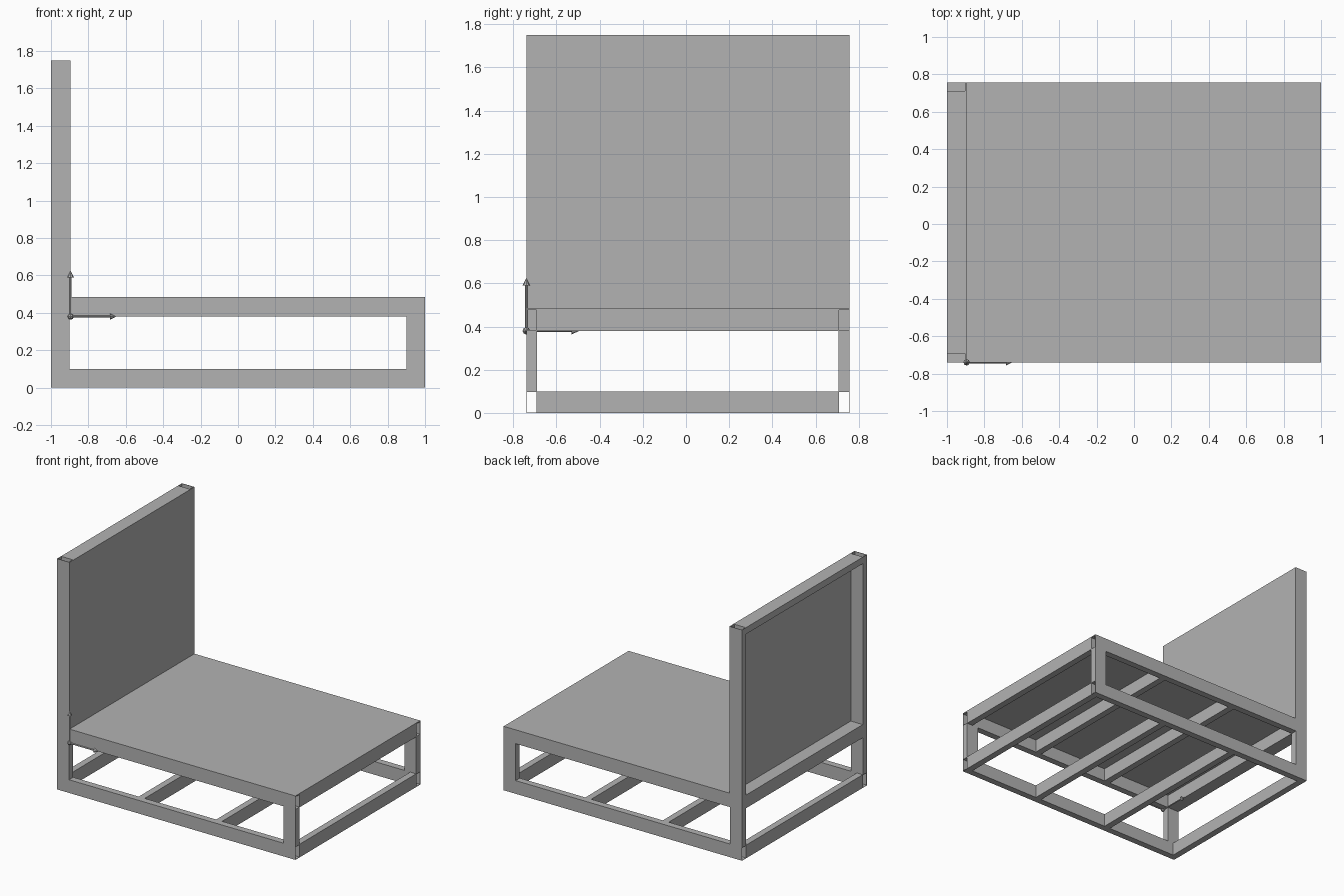
import bpy, bmesh
from mathutils import Vector

cube = bpy.data.objects.get("Cube")
if cube:
    bpy.data.objects.remove(cube)

# Single grey finish
grey = bpy.data.materials.new("plain_grey")
grey.use_nodes = True
colour = (0.45, 0.45, 0.45, 1)
grey.diffuse_color = colour
grey.node_tree.nodes["Principled BSDF"].inputs["Base Color"].default_value = colour


def finish(bm, name):
    mesh = bpy.data.meshes.new(name)
    bm.to_mesh(mesh)
    bm.free()
    mesh.materials.append(grey)
    obj = bpy.data.objects.new(name, mesh)
    bpy.context.collection.objects.link(obj)
    return obj


def box(name, x, y, z, open_axis=None):
    """Box from (min, max) spans; with open_axis it is a hollow open-ended tube."""
    bm = bmesh.new()
    bmesh.ops.create_cube(bm, size=1)
    spans = (x, y, z)
    for v in bm.verts:
        v.co = Vector([s[0] if c < 0 else s[1] for c, s in zip(v.co, spans)])
    bm.normal_update()
    if open_axis is not None:
        ends = [f for f in bm.faces if abs(f.normal[open_axis]) > 0.9]
        bmesh.ops.delete(bm, geom=ends, context='FACES_ONLY')
    obj = finish(bm, name)
    if open_axis is not None:
        wall = obj.modifiers.new("wall", 'SOLIDIFY')
        wall.thickness = WALL
        wall.offset = -1
    return obj


# Main dimensions
X, Y, Z = 0, 1, 2
WALL = 0.004
W, T = 0.1, 0.05            # tube section
Y0, Y1 = -0.74, 0.757       # frame sides
DECK, TOP = 0.48, 1.75
SHEET = 0.005
HEAD = -1 + W               # inner face of the headboard posts
inner = (Y0 + T, Y1 - T)
low, high = (0, W), (DECK - W, DECK)

# Side frames
for side, span in (("right", (Y0, Y0 + T)), ("left", (Y1 - T, Y1))):
    box(side + "_bottom_rail", (-1, 1), span, low, X)
    box(side + "_deck_rail", (HEAD, 1), span, high, X)
    box(side + "_headboard_post", (-1, HEAD), span, (W, TOP), Z)
    box(side + "_foot_leg", (1 - W, 1), span, (W, DECK - W), Z)

# Cross bars under the deck and at floor level
for level, span in (("bottom", low), ("deck", high)):
    for label, x in (("foot", 1 - T), ("front", 0.3), ("rear", -0.35)):
        box(f"{level}_{label}_cross_bar", (x, x + T), inner, span, Y)

# Headboard cross bars
box("bottom_head_cross_bar", (-1, -1 + T), inner, low, Y)
box("headboard_lower_bar", (-1, HEAD), inner, high, Y)
box("headboard_top_bar", (-1, HEAD), inner, (TOP - T, TOP), Y)

# Thin sheets
box("deck_sheet", (HEAD, 1), (Y0, Y1), (DECK, DECK + SHEET))
box("headboard_sheet", (HEAD, HEAD + SHEET), (Y0, Y1), (DECK + SHEET, TOP))

# Small axis marker at the deck corner
origin = Vector((HEAD + SHEET, Y0, DECK - W))


def cone(name, direction, start, length, r1, r2):
    bm = bmesh.new()
    bmesh.ops.create_cone(bm, cap_ends=True, segments=8, radius1=r1, radius2=r2, depth=length)
    obj = finish(bm, name)
    obj.rotation_euler = direction.to_track_quat('Z', 'Y').to_euler()
    obj.location = origin + direction * (start + length / 2)


for label, direction in zip("xyz", (Vector((1, 0, 0)), Vector((0, 1, 0)), Vector((0, 0, 1)))):
    cone(f"marker_{label}_shaft", direction, 0, 0.21, 0.005, 0.005)
    cone(f"marker_{label}_tip", direction, 0.21, 0.035, 0.017, 0)

bm = bmesh.new()
bmesh.ops.create_uvsphere(bm, u_segments=8, v_segments=4, radius=0.016)
finish(bm, "marker_ball").location = origin
